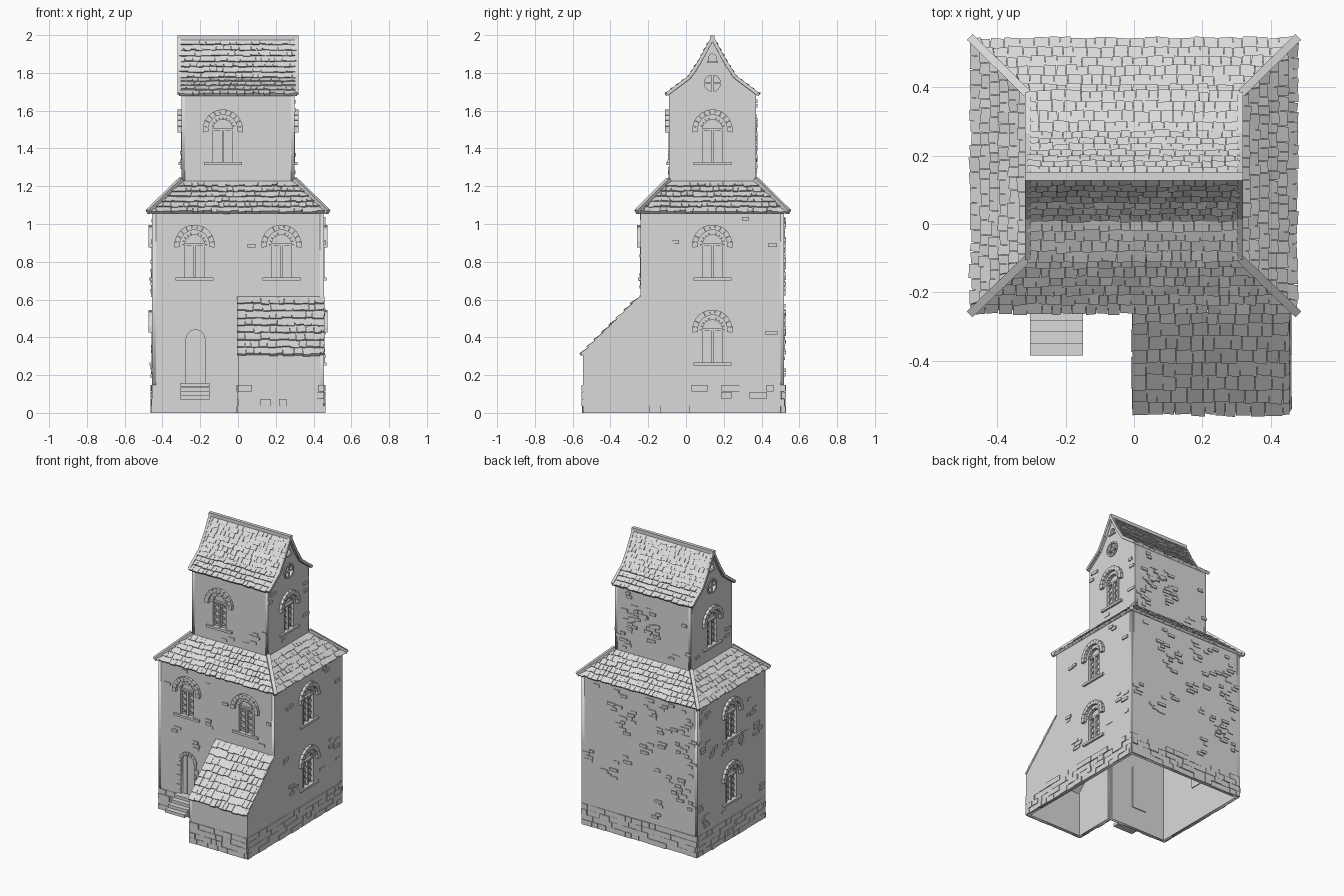
import bpy, bmesh, math, random
from mathutils import Vector, Matrix

random.seed(4)
V = Vector
cube = bpy.data.objects.get("Cube")
if cube:
    bpy.data.objects.remove(cube, do_unlink=True)

stone = bpy.data.materials.new("pale_grey_stone")
stone.use_nodes = True
GREY = (0.7, 0.7, 0.7, 1)
stone.diffuse_color = GREY
stone.node_tree.nodes["Principled BSDF"].inputs["Base Color"].default_value = GREY

FRONT, BACK, RIGHT, LEFT = V((0, -1, 0)), V((0, 1, 0)), V((1, 0, 0)), V((-1, 0, 0))


def frame(n, off):
    """Wall space: x along the wall, y up, z outwards."""
    u = V((0, 0, 1)).cross(n)
    m = Matrix((u, V((0, 0, 1)), n)).transposed().to_4x4()
    m.translation = n * off
    return m


def add(name, mesh, m=Matrix()):
    ob = bpy.data.objects.new(name, mesh)
    mesh.materials.clear()
    mesh.materials.append(stone)
    bpy.context.collection.objects.link(ob)
    ob.matrix_world = m
    return ob


def finish(name, bm, m=Matrix()):
    bmesh.ops.recalc_face_normals(bm, faces=bm.faces)
    mesh = bpy.data.meshes.new(name)
    bm.to_mesh(mesh)
    bm.free()
    return add(name, mesh, m)


def hexa(bm, lo, hi):
    a, b = [bm.verts.new(p) for p in lo], [bm.verts.new(p) for p in hi]
    bm.faces.new(a[::-1])
    bm.faces.new(b)
    for i in range(4):
        j = (i + 1) % 4
        bm.faces.new((a[i], a[j], b[j], b[i]))


def box(bm, u0, u1, v0, v1, d0, d1):
    hexa(bm, *[[V((u, v, d)) for u, v in ((u0, v0), (u1, v0), (u1, v1), (u0, v1))] for d in (d0, d1)])


def beam(bm, p, q, w, up):
    p, q = V(p), V(q)
    side = (q - p).cross(V(up)).normalized() * w
    top = side.cross(q - p).normalized() * w
    hexa(bm, *[[e - side - top, e + side - top, e + side + top, e - side + top] for e in (p, q)])


def ring(bm, v, r0, r1, a0, a1, n, d0, d1, gap=0.0, u=0):
    step = (a1 - a0) / n
    for i in range(n):
        s, e = a0 + i * step + gap, a0 + (i + 1) * step - gap
        pts = [(r0, s), (r1, s), (r1, e), (r0, e)]
        hexa(bm, *[[V((u + r * math.cos(t), v + r * math.sin(t), d)) for r, t in pts] for d in (d0, d1)])


def arch(u, v, half, spring):
    arc = [(u + half * math.cos(math.pi * i / 12), spring + half * math.sin(math.pi * i / 12)) for i in range(13)]
    return [(u - half, v), (u + half, v)] + arc


def panel(name, m, outline, holes=()):
    """Thin wall with openings."""
    cu = bpy.data.curves.new(name, 'CURVE')
    cu.dimensions, cu.fill_mode, cu.extrude = '2D', 'BOTH', 0.01
    for pts in (outline, *holes):
        sp = cu.splines.new('POLY')
        sp.points.add(len(pts) - 1)
        for p, (x, y) in zip(sp.points, pts):
            p.co = (x, y, 0, 1)
        sp.use_cyclic_u = True
    tmp = bpy.data.objects.new("outline", cu)
    bpy.context.collection.objects.link(tmp)
    mesh = bpy.data.meshes.new_from_object(tmp.evaluated_get(bpy.context.evaluated_depsgraph_get()))
    bpy.data.objects.remove(tmp, do_unlink=True)
    mesh.name = name
    add(name, mesh, m @ Matrix.Translation((0, 0, -0.01)))


def window(name, m, u, v):
    """Arched twin-light window with hood, sill and lattice."""
    bm = bmesh.new()
    spring = 0.18
    box(bm, -.07, .07, 0, .25, -.026, -.019)
    box(bm, -.1, .1, -.008, .008, -.01, .014)
    box(bm, -.006, .006, .008, spring, -.019, -.002)
    box(bm, -.06, .06, spring - .006, spring + .006, -.019, -.004)
    for s in (-1, 1):
        box(bm, min(s * .052, s * .066), max(s * .052, s * .066), .008, spring, -.019, .003)
        for k in range(4):
            y = .01 + k * .042
            for p, q in ((.006, .052), (.052, .006)):
                beam(bm, (s * p, y, -.014), (s * q, y + .042, -.014), .0022, (0, 0, 1))
    ring(bm, spring, .052, .068, 0, math.pi, 10, -.019, .004, .015)
    ring(bm, spring, .078, .107, -.15, math.pi + .15, 11, -.005, .02, .008)
    finish(name, bm, m @ Matrix.Translation((u, v, 0)))


def bricks(name, m, u0, u1, v0, v1, clusters, wins):
    """Small groups of raised bricks, kept off the openings."""
    bm = bmesh.new()
    for _ in range(clusters):
        cu, cv = random.uniform(u0, u1), random.uniform(v0, v1)
        for k in range(random.randint(1, 4)):
            w, u = random.uniform(.03, .065), cu + random.uniform(-.05, .05)
            v = cv + k * .023
            clear = all(abs(u + w / 2 - a) > .15 or not b - .04 < v < b + .31 for a, b in wins)
            if clear and u > u0 and u + w < u1 and v + .02 < v1:
                box(bm, u, u + w, v, v + .019, -.004, random.uniform(.003, .009))
    finish(name, bm, m)


def plinth(name, m, u0, u1):
    bm = bmesh.new()
    for r in range(4):
        u = u0
        while u < u1 - .005:
            e = min(u + random.uniform(.035, .1), u1)
            box(bm, u + .001, e - .001, r * .0375, r * .0375 + .036, -.004, random.uniform(.001, .009))
            u = e
    finish(name, bm, m)


def tiles(bm, a, b, c, d, rows, w):
    """Lapped tiles on a slope: a-b is the eave, d-c the upper edge."""
    a, b, c, d = map(V, (a, b, c, d))
    e = (b - a).normalized()
    up = (d - a) - e * (d - a).dot(e)
    n = e.cross(up).normalized()
    n = n if n.z > 0 else -n
    hexa(bm, [p - n * .008 for p in (a, b, c, d)], [p + n * .001 for p in (a, b, c, d)])
    span, left, right = (b - a).length, (d - a).dot(e), (c - a).dot(e)
    for r in range(rows):
        t1 = min((r + 1.2) / rows, 1)
        x, end = left * r / rows, span + (right - span) * r / rows
        l1, r1 = left * t1, span + (right - span) * t1
        while x < end - .004:
            x1 = min(x + w * random.uniform(.7, 1.3), end)
            t0 = (r - random.uniform(0, .22)) / rows
            top = [min(max(k, l1), r1) for k in (x, x1)]
            q = [a + e * x + up * t0, a + e * (x1 - .002) + up * t0,
                 a + e * top[1] + up * t1, a + e * top[0] + up * t1]
            lift = [random.uniform(.009, .016), random.uniform(.009, .016), .003, .002]
            hexa(bm, [p - n * .003 for p in q], [p + n * h for p, h in zip(q, lift)])
            x = x1


# Main dimensions
HX, Y0, Y1, YL, TOP = .455, -.24, .52, -.545, 1.07
TX, TY0, TY1, MID = .30, -.09, .37, .14
LOW, HIGH, UPPER, DOOR = .26, .71, 1.32, -.225
GABLE = [(.24, 1.685), (.12, 1.775), (.065, 1.86), (0, 1.98)]


def opening(u, v):
    return arch(u, v + .006, .065, v + .18)


def rect(u0, u1, v0, v1):
    return [(u0, v0), (u1, v0), (u1, v1), (u0, v1)]


# Main body walls, with the lean-to opening into the hall
front, back = frame(FRONT, -Y0), frame(BACK, Y1)
right, left = frame(RIGHT, HX), frame(LEFT, HX)
wins = [(-.23, HIGH), (.23, HIGH)]
panel("front_wall", front, [(-HX, 0), (0, 0), (0, .61), (HX, .61), (HX, TOP), (-HX, TOP)],
      [opening(*w) for w in wins] + [arch(DOOR, .155, .05, .39)])
bricks("front_bricks", front, -HX, HX, .64, TOP, 16, wins)
bricks("front_lower_bricks", front, -HX, -.02, .17, .64, 7, [(DOOR, .16)])
panel("back_wall", back, rect(-HX, HX, 0, TOP))
bricks("back_bricks", back, -HX, HX, .18, TOP - .03, 42, [])
panel("right_wall", right, [(YL, 0), (Y1, 0), (Y1, TOP), (Y0, TOP), (Y0, .61), (YL, .31)],
      [opening(MID, LOW), opening(MID, HIGH)])
panel("left_wall", left, rect(-Y1, -Y0, 0, TOP), [opening(-MID, LOW), opening(-MID, HIGH)])
for i, w in enumerate(wins):
    window(f"front_window_{i + 1}", front, *w)

# Tower walls
tfront, tback = frame(FRONT, -TY0), frame(BACK, TY1)
panel("tower_front_wall", tfront, rect(-TX, TX, 1.2, 1.7), [opening(-.08, UPPER)])
panel("tower_back_wall", tback, rect(-TX, TX, 1.2, 1.7))
window("tower_front_window", tfront, -.08, UPPER)
bricks("tower_front_bricks", tfront, -TX, TX, 1.24, 1.66, 9, [(-.08, UPPER)])
bricks("tower_back_bricks", tback, -TX, TX, 1.24, 1.66, 20, [])

# Both sides: windows, bricks and gables
for side, n, s, m in (("right", RIGHT, 1, right), ("left", LEFT, -1, left)):
    u = s * MID
    for level, v in (("lower", LOW), ("upper", HIGH)):
        window(f"{side}_{level}_window", m, u, v)
    lo, hi = sorted((s * Y0, s * Y1))
    bricks(f"{side}_bricks", m, lo, hi, .18, TOP - .03, 20, [(u, LOW), (u, HIGH)])
    t = frame(n, TX)
    slope = [(max(o - .01, 0), z) for o, z in GABLE]
    outline = [(u - .23, 1.2), (u + .23, 1.2)] + [(u + o, z) for o, z in slope]
    outline += [(u - o, z) for o, z in slope[-2::-1]]
    rose = [(u + .045 * math.cos(k * math.tau / 20), 1.745 + .045 * math.sin(k * math.tau / 20)) for k in range(20)]
    panel(f"{side}_tower_wall", t, outline, [opening(u, UPPER), rose, arch(u, 1.86, .02, 1.88)])
    window(f"{side}_tower_window", t, u, UPPER)
    bricks(f"{side}_tower_bricks", t, u - .23, u + .23, 1.24, 1.66, 6, [(u, UPPER)])
    bm = bmesh.new()
    ring(bm, 1.745, .043, .054, 0, math.tau, 16, -.015, .006, 0, u)
    box(bm, u - .05, u + .05, 1.69, 1.8, -.025, -.019)
    box(bm, u - .005, u + .005, 1.7, 1.79, -.019, .002)
    box(bm, u - .045, u + .045, 1.74, 1.75, -.019, .002)
    box(bm, u - .025, u + .025, 1.85, 1.905, -.025, -.019)
    box(bm, u - .03, u + .03, 1.852, 1.862, -.01, .008)
    finish(f"{side}_gable_lights", bm, t)

# Lean-to
lean = frame(FRONT, -YL)
panel("lean_to_front", lean, rect(0, HX, 0, .31))
panel("lean_to_inner_side", frame(LEFT, 0), [(-Y0, 0), (-YL, 0), (-YL, .31), (-Y0, .61)])
bm = bmesh.new()
tiles(bm, (-.004, YL - .003, .31), (HX + .003, YL - .003, .31), (HX + .003, Y0, .615), (-.004, Y0, .615), 8, .04)
finish("lean_to_roof", bm)

# Rough stone base
for name, m, u0, u1 in (("front", front, -HX, 0), ("lean_to", lean, 0, HX), ("back", back, -HX, HX),
                        ("right", right, YL, Y1), ("left", left, -Y1, -Y0),
                        ("lean_to_side", frame(LEFT, 0), -Y0, -YL)):
    plinth(name + "_plinth", m, u0, u1)

# Door and steps
bm = bmesh.new()
box(bm, -.056, .056, .15, .45, -.026, -.019)
ring(bm, .39, .05, .072, 0, math.pi, 9, -.018, .007, .03)
for s in (-1, 1):
    for k in range(7):
        w = .066 + .016 * (k % 2)
        box(bm, min(s * .05, s * w), max(s * .05, s * w), .155 + k * .0335, .185 + k * .0335, -.018, .006)
for k in range(3):
    box(bm, -.05 + k * .034, -.018 + k * .034, .155, .43, -.019, -.015)
finish("door", bm, front @ Matrix.Translation((DOOR, 0, 0)))
bm = bmesh.new()
for k in range(4):
    box(bm, -.305, -.15, .07 + k * .022, .091 + k * .022, -.01, .145 - k * .034)
finish("door_steps", bm, front)

# Skirt roof around the tower foot
def corners(x, y0, y1, z):
    return [V((-x, y0, z)), V((x, y0, z)), V((x, y1, z)), V((-x, y1, z))]


eave, head = corners(.468, -.252, .535, 1.062), corners(TX, TY0, TY1, 1.225)
bm, caps = bmesh.new(), bmesh.new()
for i in range(4):
    j = (i + 1) % 4
    tiles(bm, eave[i], eave[j], head[j], head[i], 6, .036)
    low = eave[i] + (eave[i] - head[i]) * .05
    beam(caps, low + V((0, 0, .01)), head[i] + V((0, 0, .01)), .012, (0, 0, 1))
finish("skirt_roof", bm)
finish("hip_caps", caps)

# Tower roof with flared eaves, verges and ridge
bm, trim = bmesh.new(), bmesh.new()
for s in (-1, 1):
    for (o, z), (o2, z2), rows in zip(GABLE, GABLE[1:], (4, 3, 4)):
        y, y2 = MID + s * o, MID + s * o2
        tiles(bm, (-.312, y, z), (.312, y, z), (.312, y2, z2), (-.312, y2, z2), rows, .036)
        for x in (-.311, .311):
            beam(trim, (x, y, z + .004), (x, y2, z2 + .004), .009, (0, 0, 1))
beam(trim, (-.32, MID, 1.987), (.32, MID, 1.987), .012, (0, 0, 1))
finish("tower_roof", bm)
finish("verges_and_ridge", trim)
